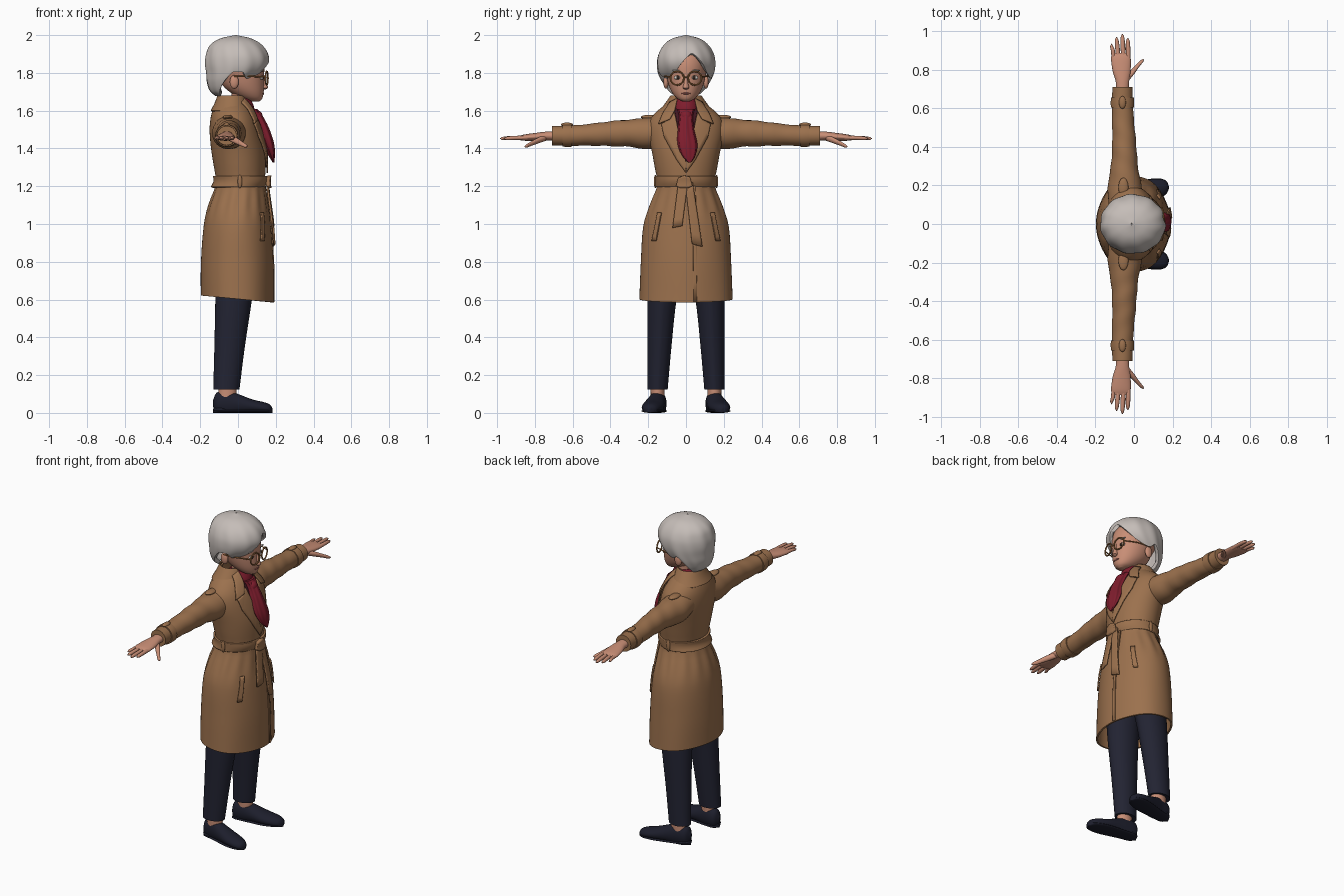
import bpy, bmesh, math
from math import sin, cos, pi, exp


def material(name, rgb):
    m = bpy.data.materials.new(name)
    m.diffuse_color = (*rgb, 1)
    return m


COAT = material("camel_cloth", (0.33, 0.165, 0.075))
SKIN = material("skin", (0.58, 0.27, 0.18))
HAIR = material("silver_hair", (0.56, 0.51, 0.48))
RED = material("scarf_red", (0.21, 0.012, 0.026))
WINE = material("dark_wine", (0.05, 0.008, 0.014))
NAVY = material("trouser_navy", (0.016, 0.017, 0.032))
SHOE = material("shoe_navy", (0.012, 0.013, 0.025))
GOLD = material("glasses_bronze", (0.36, 0.16, 0.05))
WHITE = material("eye_white", (0.7, 0.65, 0.6))
DARK = material("dark_brown", (0.03, 0.017, 0.012))


def finish(name, bm, mat, thick=0, offset=-1):
    bmesh.ops.recalc_face_normals(bm, faces=bm.faces)
    me = bpy.data.meshes.new(name)
    bm.to_mesh(me)
    bm.free()
    me.materials.append(mat)
    ob = bpy.data.objects.new(name, me)
    bpy.context.collection.objects.link(ob)
    bpy.context.view_layer.objects.active = ob
    ob.select_set(True)
    bpy.ops.object.shade_smooth_by_angle(angle=math.radians(45))
    ob.select_set(False)
    if thick:
        mod = ob.modifiers.new("thickness", "SOLIDIFY")
        mod.thickness, mod.offset = thick, offset
    return ob


def at(rows, t):
    """Smooth interpolation of (t, c1, c2, r1, r2) rows."""
    t = min(max(t, rows[0][0]), rows[-1][0])
    i = 0
    while i < len(rows) - 2 and t > rows[i + 1][0]:
        i += 1
    h = rows[i + 1][0] - rows[i][0]
    u = (t - rows[i][0]) / h

    def slope(k, j):
        a, b = rows[max(k - 1, 0)], rows[min(k + 1, len(rows) - 1)]
        return (b[j] - a[j]) / (b[0] - a[0])
    return [(2*u**3 - 3*u*u + 1) * rows[i][j] + (u**3 - 2*u*u + u) * h * slope(i, j)
            + (3*u*u - 2*u**3) * rows[i + 1][j] + (u**3 - u*u) * h * slope(i + 1, j)
            for j in range(1, 5)]


def loft(name, rows, mat, axis="Z", steps=20, seg=32, low=None, ripple=None,
         cap=True, thick=0, flip=1, floor=None):
    bm = bmesh.new()
    grid = []
    top = rows[-1][0]
    for k in range(steps + 1):
        f = (1 - cos(pi * k / steps)) / 2
        ring = []
        for s in range(seg):
            a = 2 * pi * s / seg
            start = low(a if a <= pi else a - 2 * pi) if low else rows[0][0]
            t = start + (top - start) * f
            c1, c2, r1, r2 = at(rows, t)
            w = ripple(a, t) if ripple else 1
            p = c1 + max(r1, .001) * w * cos(a)
            q = c2 + max(r2, .001) * w * sin(a)
            co = {"Z": (p, q, t), "Y": (p, t, q), "X": (t, p, q)}[axis]
            z = co[2] if floor is None else max(co[2], floor)
            ring.append(bm.verts.new((co[0], co[1] * flip, z)))
        grid.append(ring)
    for r0, r1 in zip(grid, grid[1:]):
        for s in range(seg):
            n = (s + 1) % seg
            bm.faces.new((r0[s], r0[n], r1[n], r1[s]))
    if cap:
        bm.faces.new(grid[0])
        bm.faces.new(grid[-1])
    return finish(name, bm, mat, thick)


def ellipsoid(name, c, r, mat):
    bm = bmesh.new()
    bmesh.ops.create_uvsphere(bm, u_segments=20, v_segments=12, radius=1)
    for v in bm.verts:
        v.co = [c[i] + r[i] * v.co[i] for i in range(3)]
    return finish(name, bm, mat)


# Coat body: height, back, front, half width
PROFILE = [(.58, -.195, .19, .25), (.8, -.195, .187, .24), (1.0, -.18, .172, .225),
           (1.1, -.155, .158, .193), (1.18, -.125, .147, .16), (1.22, -.115, .142, .15),
           (1.27, -.122, .145, .16), (1.38, -.14, .143, .18), (1.48, -.15, .122, .2),
           (1.55, -.147, .1, .192), (1.6, -.135, .075, .15), (1.64, -.12, .05, .1),
           (1.67, -.1, .02, .07)]
BODY = [(z, (b + f) / 2, 0, (f - b) / 2, w) for z, b, f, w in PROFILE]
loft("coat_body", BODY, COAT, steps=44, seg=84, cap=False, thick=.01,
     low=lambda a: .603 - .018 * cos(a),
     ripple=lambda a, z: 1 + .02 * exp(-((z - 1.12) / .08)**2) * cos(14 * a)
     + .008 * exp(-((z - .6) / .25)**2) * cos(6 * a))


def front_x(y, z):
    cx, _, rx, ry = at(BODY, z)
    return cx + rx * math.sqrt(1 - min(.97, (y / ry)**2))


def front_plate(name, pts, mat, lift, thick=.008, flip=1):
    """Flat outline in (y, z) wrapped on the front of the coat."""
    bm = bmesh.new()
    bm.faces.new([bm.verts.new((0, y * flip, z)) for y, z in pts])
    bmesh.ops.triangulate(bm, faces=bm.faces)
    bmesh.ops.subdivide_edges(bm, edges=bm.edges, cuts=5, use_grid_fill=True)
    for v in bm.verts:
        v.co.x = front_x(v.co.y, v.co.z) + lift
    return finish(name, bm, mat, thick, 0)


# Shirt, lapels, collar and pockets
front_plate("shirt_front", [(-.065, 1.63), (-.05, 1.52), (0, 1.3), (.05, 1.52), (.065, 1.63)], WINE, .003, .004)
for s in (-1, 1):
    front_plate("lapel", [(.03, 1.44), (.06, 1.59), (.09, 1.55), (.13, 1.53), (.115, 1.46),
                          (.05, 1.34), (.0, 1.27), (-.005, 1.31)], COAT, .01, flip=s)
    front_plate("collar_wing", [(.045, 1.665), (.085, 1.645), (.125, 1.58), (.145, 1.53),
                                (.085, 1.555), (.06, 1.6)], COAT, .018, flip=s)
    front_plate("pocket_welt", [(.13, 1.06), (.15, 1.06), (.18, .91), (.158, .91)], COAT, .006, flip=s)
front_plate("front_overlap", [(.035, 1.2), (.05, 1.2), (.058, .59), (.04, .587)], COAT, .003, .008)
loft("back_collar", [(1.6, -.04, 0, .105, .14), (1.64, -.036, 0, .088, .11), (1.68, -.035, 0, .074, .082)],
     COAT, cap=False, thick=.008, steps=8)

# Belt with knot, tails and loops
loft("belt", [(1.197, -.0, 0, .144, .162), (1.225, .013, 0, .143, .161), (1.253, .012, 0, .144, .163)],
     COAT, steps=6, seg=64, cap=False, thick=.012)
front_plate("belt_tail_short", [(-.04, 1.22), (.01, 1.22), (-.02, .99), (-.07, .98)], COAT, .016, .01)
front_plate("belt_tail_long", [(-.005, 1.22), (.035, 1.22), (.086, .88), (.032, .895)], COAT, .014, .01)
front_plate("belt_knot", [(-.05, 1.2), (-.04, 1.245), (-.01, 1.257), (.02, 1.25), (.033, 1.2), (.01, 1.19), (-.03, 1.19)],
            COAT, .022, .02)
for s in (-1, 1):
    ellipsoid("belt_loop", (.01, s * .162, 1.225), (.012, .008, .036), COAT)

# Scarf
loft("neck_scarf", [(1.55, .0, 0, .085, .085), (1.6, .008, 0, .08, .075), (1.64, .012, 0, .066, .064),
                    (1.665, .012, 0, .052, .052)], RED, steps=10,
     ripple=lambda a, z: 1 + .03 * sin(z * 200 + 2 * cos(a)))
loft("scarf_tail", [(1.325, .188, .02, .004, .006), (1.36, .178, .015, .016, .033), (1.42, .158, .008, .032, .05),
                    (1.5, .13, 0, .035, .042), (1.57, .1, 0, .03, .035), (1.61, .08, 0, .02, .045)],
     RED, seg=40, ripple=lambda a, z: 1 + .07 * cos(7 * a))
ellipsoid("scarf_knot", (.1, 0, 1.57), (.03, .034, .032), RED)

# Arms and hands
SLEEVE = [(.08, -.04, 1.5, .09, .085), (.19, -.048, 1.48, .088, .085), (.3, -.05, 1.481, .07, .072),
          (.4, -.05, 1.478, .063, .066), (.5, -.055, 1.473, .058, .058), (.6, -.06, 1.468, .055, .054),
          (.71, -.06, 1.468, .052, .051)]
FINGERS = [(-.106, -.116, .935, .0095), (-.082, -.09, .97, .011), (-.055, -.06, .985, .011), (-.03, -.032, .965, .011)]
for s in (-1, 1):
    loft("sleeve", SLEEVE, COAT, "Y", 40, 32, flip=s,
         ripple=lambda a, t: 1 + .03 * sin(t * 55 + 2 * cos(a)) * exp(-((t - .4) / .2)**2))
    loft("cuff_strap", [(.605, -.06, 1.468, .06, .059), (.63, -.06, 1.468, .061, .06), (.655, -.06, 1.468, .059, .058)],
         COAT, "Y", 4, flip=s)
    ellipsoid("strap_tab", (-.06, s * .63, 1.526), (.018, .033, .011), COAT)
    # Shoulder strap
    ellipsoid("shoulder_strap", (-.055, s * .19, 1.566), (.026, .05, .012), COAT)
    loft("palm", [(.68, -.06, 1.466, .033, .026), (.74, -.06, 1.466, .035, .023), (.79, -.064, 1.462, .046, .021),
                  (.86, -.068, 1.457, .051, .016), (.885, -.068, 1.455, .044, .01)], SKIN, "Y", flip=s)
    for x0, x1, tip, r in FINGERS:
        loft("finger", [(.84, x0, 1.456, r, r), (.9, (x0 * 2 + x1) / 3, 1.456, r * 1.1, r),
                        (tip - .015, x1, 1.453, r * .85, r * .8), (tip, x1, 1.452, .001, .001)],
             SKIN, "Y", 12, 12, flip=s)
    loft("thumb", [(.74, -.045, 1.457, .016, .016), (.78, -.015, 1.443, .018, .016), (.82, .018, 1.425, .013, .012),
                   (.845, .04, 1.413, .011, .009), (.856, .048, 1.41, .001, .001)], SKIN, "Y", 14, 14, flip=s)

# Trousers, ankles and shoes
SHOES = [(-.133, .143, .05, .004, .015), (-.115, .143, .05, .036, .056), (-.05, .15, .05, .045, .066),
         (0, .16, .046, .05, .054), (.08, .175, .034, .056, .036), (.14, .186, .026, .047, .03),
         (.172, .19, .02, .028, .022), (.182, .19, .018, .002, .006)]
for s in (-1, 1):
    loft("trouser_leg", [(.125, -.063, .15, .068, .053), (.35, -.046, .14, .079, .063), (.6, -.025, .127, .095, .077),
                         (.85, -.005, .1, .11, .1)], NAVY, flip=s,
         ripple=lambda a, t: 1 + .04 * exp(-(sin(a / 2) / .08)**2))
    loft("ankle", [(.06, -.06, .15, .046, .036), (.11, -.055, .15, .048, .037), (.16, -.055, .15, .045, .037)],
         SKIN, steps=6, flip=s)
    shoe = loft("shoe", SHOES, SHOE, "X", 26, 32, flip=s, floor=.004)
    loft("shoe_sole", [(x, c, .01, r * 1.04, .01) for x, c, _, r, _ in SHOES], SHOE, "X", 22, 24, flip=s)
    ellipsoid("heel", (-.085, s * .147, .018), (.047, .042, .018), SHOE)

# Head and neck
FACE = [(1.648, .095, 0, .015, .014), (1.66, .078, 0, .048, .042), (1.69, .052, 0, .083, .07), (1.73, .03, 0, .108, .09),
        (1.78, .018, 0, .12, .103), (1.85, .0, 0, .138, .115), (1.91, -.008, 0, .122, .105), (1.96, -.01, 0, .07, .06)]
loft("head", FACE, SKIN, steps=28, seg=40)
loft("neck", [(1.58, .0, 0, .052, .052), (1.65, .012, 0, .046, .046), (1.72, .015, 0, .05, .05)], SKIN, steps=6)
loft("nose", [(1.712, .142, 0, .004, .006), (1.72, .141, 0, .018, .017), (1.74, .137, 0, .016, .012),
              (1.79, .132, 0, .009, .009)], SKIN, steps=10, seg=16)
ellipsoid("lips", (.133, 0, 1.691), (.006, .024, .005), material("lip_rose", (.42, .13, .11)))


# Hair shell: the lower edge runs over the parting, the fringe, the ears and the nape
def hairline(a):
    b, d = abs(a), abs(a - .22)
    z = 1.905 - .1 * min(1, d / .6)**1.3 if d < .6 else 1.805 - .035 * sin(min(1, (d - .6) / .9) * pi)
    k = min(1, max(0, (b - 1.6) / .45))
    return z + (1.678 - z) * k * k * (3 - 2 * k)


loft("hair", [(1.675, -.07, 0, .045, .06), (1.7, -.072, 0, .074, .095), (1.75, -.05, 0, .115, .128), (1.8, -.02, 0, .15, .148),
              (1.85, -.007, 0, .168, .154), (1.9, -.005, 0, .163, .146), (1.95, -.01, 0, .135, .116),
              (1.983, -.012, 0, .08, .07), (2.0, -.012, 0, .004, .004)], HAIR, steps=36, seg=96, low=hairline,
     cap=False, thick=.022, ripple=lambda a, z: 1 + .013 * cos(11 * a + 14 * z) * min(1, (2 - z) * 12))

# Ears, eyes, brows and round glasses
for s in (-1, 1):
    ellipsoid("ear", (-.02, s * .106, 1.752), (.024, .014, .036), SKIN)
    ellipsoid("eye", (.124, s * .043, 1.775), (.01, .021, .011), WHITE if s else SKIN)
    ellipsoid("iris", (.131, s * .043, 1.776), (.005, .009, .01), DARK)
    ellipsoid("brow", (.126, s * .047, 1.812), (.008, .027, .005), HAIR)
    bpy.ops.mesh.primitive_torus_add(major_radius=.036, minor_radius=.0045, major_segments=32, minor_segments=8,
                                     location=(.152, s * .047, 1.772), rotation=(0, pi / 2, s * .18))
    rim = bpy.context.object
    rim.name = "glasses_rim"
    rim.data.materials.append(GOLD)
    bpy.ops.object.shade_smooth_by_angle()
    rim.select_set(False)
    loft("glasses_arm", [(-.02, s * .118, 1.782, .003, .004), (.06, s * .112, 1.782, .003, .004),
                         (.145, s * .082, 1.778, .003, .004)], GOLD, "X", 8, 8)
ellipsoid("glasses_bridge", (.157, 0, 1.777), (.005, .014, .004), GOLD)
